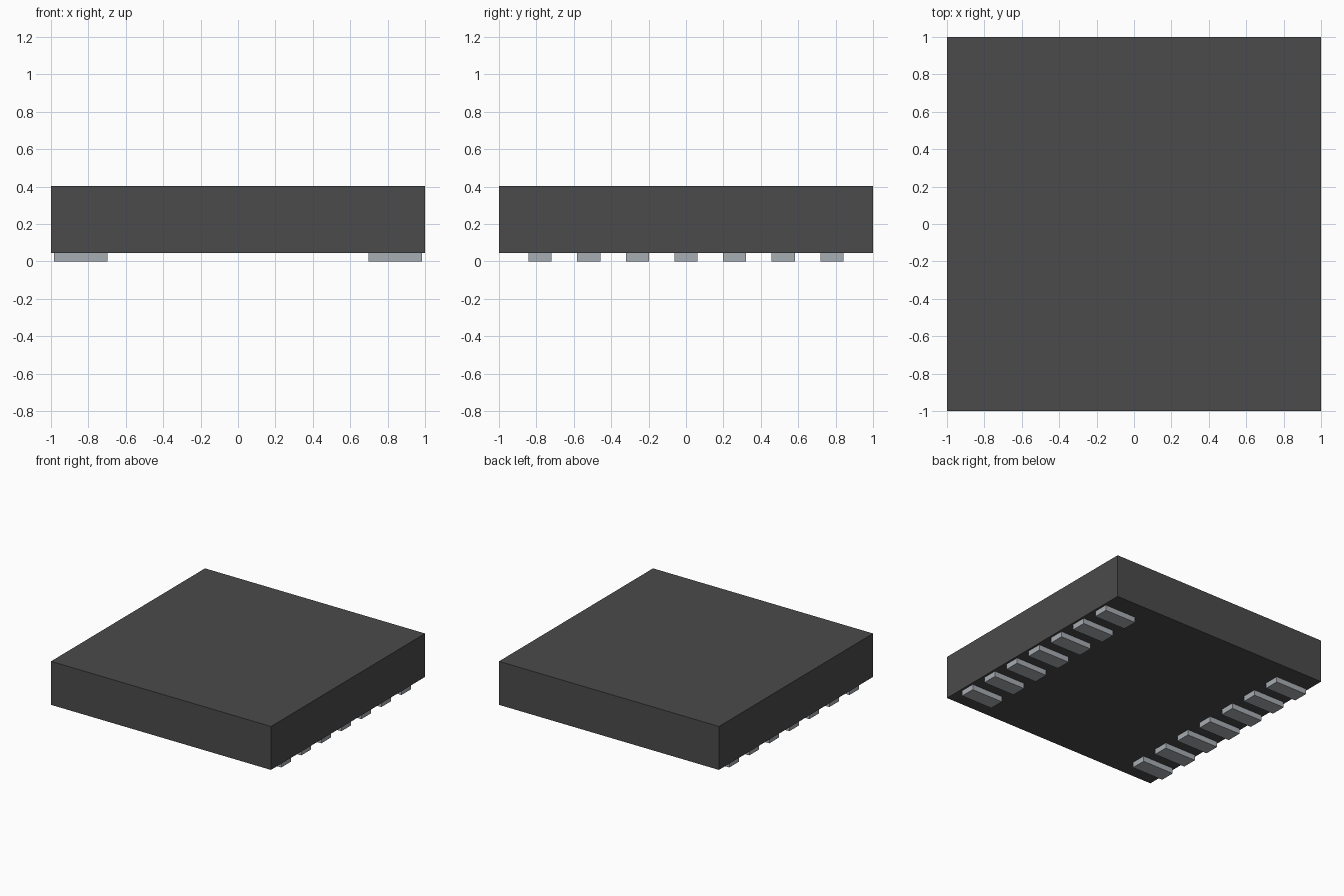
import bpy

cube = bpy.data.objects.get("Cube")
if cube:
    bpy.data.objects.remove(cube, do_unlink=True)


def make_material(name, rgb):
    mat = bpy.data.materials.new(name)
    mat.use_nodes = True
    mat.diffuse_color = (*rgb, 1)
    mat.node_tree.nodes["Principled BSDF"].inputs["Base Color"].default_value = (*rgb, 1)
    return mat


def box(name, low, high, mat):
    centre = [(a + b) / 2 for a, b in zip(low, high)]
    bpy.ops.mesh.primitive_cube_add(size=1, location=centre)
    ob = bpy.context.object
    ob.name = name
    ob.scale = [b - a for a, b in zip(low, high)]
    bpy.ops.object.transform_apply(location=False, rotation=False, scale=True)
    ob.data.materials.append(mat)
    return ob


charcoal = make_material("charcoal plastic", (0.07, 0.07, 0.07))
silver = make_material("silver metal", (0.39, 0.42, 0.45))

BASE = 0.045      # underside of the package
PITCH = 0.26      # spacing of the contact pads
HALF_WIDTH = 0.062

# Package body
box("package_body", (-1, -1, BASE), (1, 1, 0.402), charcoal)

# Two rows of seven contact pads under the left and right edges
for side, x0, x1 in (("right", -0.983, -0.697), ("left", 0.697, 0.983)):
    for i in range(7):
        y = (i - 3) * PITCH
        box(f"contact_pad_{side}_{i + 1}",
            (x0, y - HALF_WIDTH, 0), (x1, y + HALF_WIDTH, BASE), silver)
